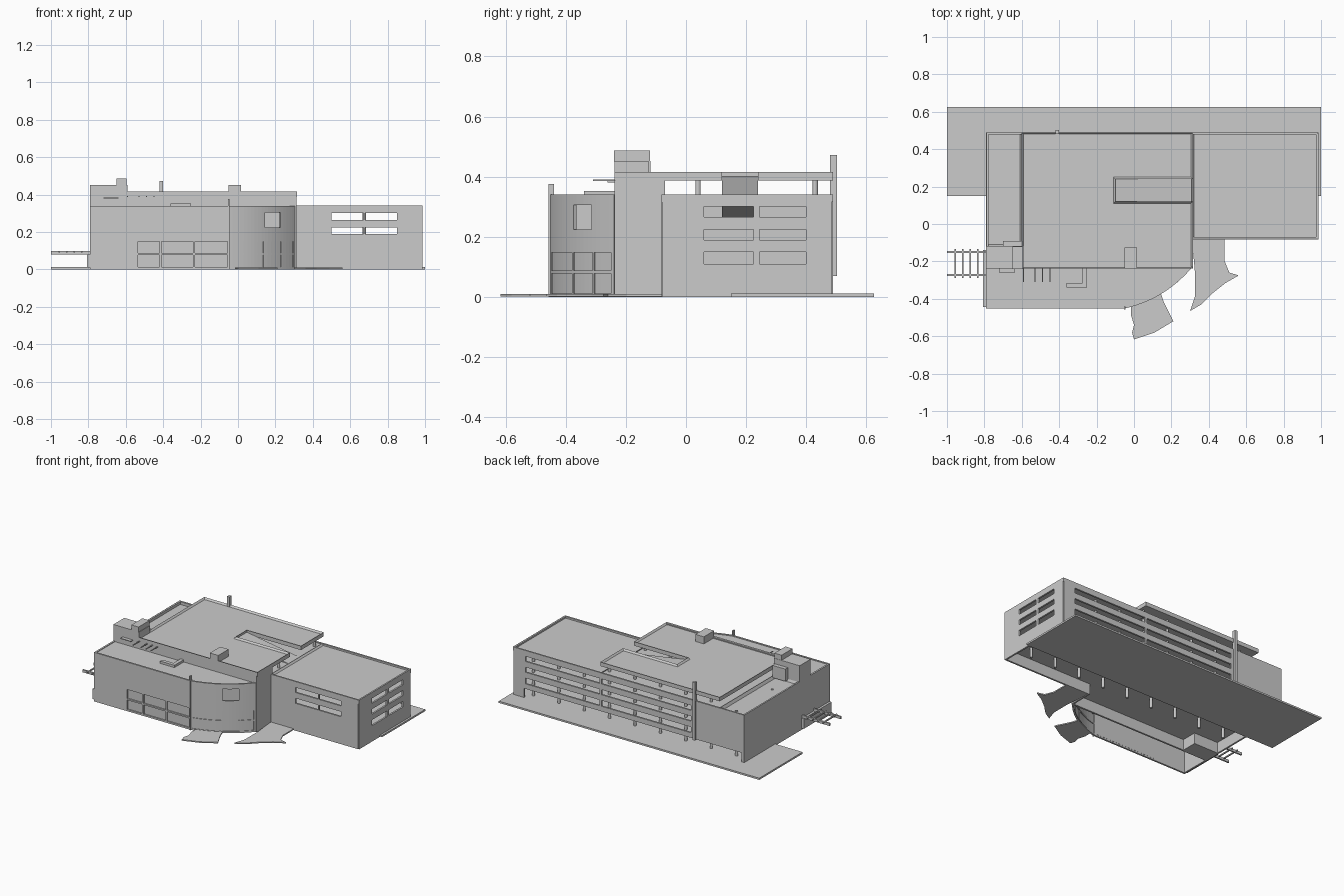
import bpy, bmesh, math
from mathutils import Vector

if "Cube" in bpy.data.objects:
    bpy.data.objects.remove(bpy.data.objects["Cube"])


def finish(name, bm):
    bmesh.ops.recalc_face_normals(bm, faces=bm.faces)
    me = bpy.data.meshes.new(name)
    bm.to_mesh(me)
    bm.free()
    ob = bpy.data.objects.new(name, me)
    bpy.context.collection.objects.link(ob)
    return ob


def boxes(name, specs):
    """One object made of boxes (x0, x1, y0, y1, z0, z1)."""
    bm = bmesh.new()
    for x0, x1, y0, y1, z0, z1 in specs:
        vs = bmesh.ops.create_cube(bm, size=1)["verts"]
        for v in vs:
            v.co = Vector(((x0 + x1) / 2 + v.co.x * (x1 - x0),
                           (y0 + y1) / 2 + v.co.y * (y1 - y0),
                           (z0 + z1) / 2 + v.co.z * (z1 - z0)))
    return finish(name, bm)


def prism(name, pts, z0, z1, rim=0.0):
    """Extruded outline; rim sinks the top face behind a thin parapet."""
    bm = bmesh.new()
    f = bm.faces.new([bm.verts.new((x, y, z0)) for x, y in pts])
    ext = bmesh.ops.extrude_face_region(bm, geom=[f])["geom"]
    top = [g for g in ext if isinstance(g, bmesh.types.BMFace)]
    for v in [g for g in ext if isinstance(g, bmesh.types.BMVert)]:
        v.co.z = z1
    bmesh.ops.recalc_face_normals(bm, faces=bm.faces)
    if rim:
        bmesh.ops.inset_region(bm, faces=top, thickness=0.01, use_even_offset=True)
        for v in top[0].verts:
            v.co.z -= rim
    return finish(name, bm)


def wall(name, path, u0, u1, z0, z1, holes=(), steps=1, thick=0.012):
    """Wall along path(u), with rectangular openings (u0, u1, z0, z1)."""
    us = {round(u0 + (u1 - u0) * i / steps, 4) for i in range(steps + 1)}
    zs = {z0, z1}
    for a, b, c, d in holes:
        us |= {a, b}
        zs |= {c, d}
    us, zs = sorted(us), sorted(zs)
    bm = bmesh.new()
    grid = [[bm.verts.new((*path(u), z)) for z in zs] for u in us]
    for i in range(len(us) - 1):
        for j in range(len(zs) - 1):
            u, z = (us[i] + us[i + 1]) / 2, (zs[j] + zs[j + 1]) / 2
            if not any(a < u < b and c < z < d for a, b, c, d in holes):
                bm.faces.new((grid[i][j], grid[i + 1][j], grid[i + 1][j + 1], grid[i][j + 1]))
    bmesh.ops.delete(bm, geom=[v for v in bm.verts if not v.link_faces], context='VERTS')
    ob = finish(name, bm)
    m = ob.modifiers.new("thickness", 'SOLIDIFY')
    m.thickness, m.offset = thick, 0
    return ob


def along_x(y):
    return lambda u: (u, y)


def along_y(x):
    return lambda u: (x, u)


ROWS = [(.11, .15), (.19, .225), (.265, .30)]

# Paved slab behind and below the building
boxes("ground_slab", [(-1, 1, .15, .625, 0, .012)])

# Outer walls with strip windows
wall("back_wall", along_x(.484), -.79, .98, 0, .34,
     [(-.77, .9, 0, .075)] + [(a, b, c, d) for c, d in ROWS for a, b in ((-.38, .305), (.32, .89))])
wall("right_wall", along_y(.98), -.08, .484, 0, .34,
     [(a, b, c, d) for c, d in ROWS for a, b in ((.06, .225), (.245, .40))])
wall("right_wing_front", along_x(-.076), .31, .98, 0, .34,
     [(a, b, c, d) for c, d in ROWS[1:] for a, b in ((.5, .67), (.68, .85))])
wall("left_wall", along_y(-.784), -.45, .484, 0, .34)
wall("main_front_wall", along_x(-.232), -.60, .31, 0, .41)
wall("main_side_wall", along_y(.306), -.235, -.07, 0, .40)

# Floors and decks
floors = []
for z in (.075, .162, .238):
    floors += [(-.78, .305, -.226, .478, z, z + .012), (.305, .975, -.07, .478, z, z + .012)]
boxes("floor_slabs", floors)
boxes("main_deck", [(-.6, .31, -.226, .478, .322, .335)])
prism("terrace_deck", [(-.79, -.12), (-.6, -.12), (-.6, .49), (-.79, .49)], .31, .341, .02)
prism("right_wing_roof", [(.31, -.082), (.986, -.082), (.986, .49), (.31, .49)], .315, .341, .012)

# Upper roof with a slot for the ramp
prism("upper_roof", [(-.602, -.238), (.315, -.238), (.315, .12), (-.1, .12), (-.1, .24),
                     (.315, .24), (.315, .49), (-.602, .49)], .387, .415, .012)

# Switchback ramp inside the slot
bm = bmesh.new()
for (xa, za), (xb, zb) in (((-.1, .40), (.31, .335)), ((.31, .33), (-.1, .25))):
    vs = [bm.verts.new((x, y, z)) for x, z in ((xa, za), (xb, zb)) for y in (.12, .24)]
    bm.faces.new((vs[0], vs[1], vs[3], vs[2]))
ramp = finish("ramp", bm)
ramp.modifiers.new("thickness", 'SOLIDIFY').thickness = .008

# Round columns
bm = bmesh.new()
for i in range(9):
    x = .87 - .195 * i
    top = .39 if -.6 < x < .31 else .325
    for y in (.04, .43):
        vs = bmesh.ops.create_cone(bm, cap_ends=True, segments=12, radius1=.009,
                                   radius2=.009, depth=top - .005)["verts"]
        bmesh.ops.translate(bm, verts=vs, vec=(x, y, .005 + (top - .005) / 2))
finish("columns", bm)

# Front wing: straight glazed wall running into a curved one
WINDOWS = [(a, b, c, d) for a, b in ((-.535, -.42), (-.41, -.24), (-.23, -.055))
           for c, d in ((.012, .077), (.087, .15))]
wall("front_wall", along_x(-.445), -.79, -.05, 0, .34, WINDOWS)
boxes("front_glass", [(-.54, -.05, -.442, -.438, .01, .152)])


def curve(u):
    # quadratic arc from the front wall to the main block
    a, b, c = Vector((-.05, -.445)), Vector((.155, -.40)), Vector((.30, -.235))
    p = a * (1 - u) ** 2 + b * 2 * u * (1 - u) + c * u * u
    return p.x, p.y


wall("curved_wall", curve, 0, 1, .15, .34, [(.5, .75, .225, .305)], 20)
wall("curved_glass", curve, 0, 1, .005, .15, (), 20, .004)
wall("curved_mullions", curve, 0, 1, 0, .152,
     [(a, b, c, d) for a, b in ((.03, .48), (.5, .76), (.78, .97)) for c, d in ((.012, .077), (.087, .148))], 20)
prism("front_wing_roof", [(-.79, -.232), (-.79, -.45)] + [curve(i / 20) for i in range(21)], .32, .336)
boxes("corner_post", [(-.054, -.046, -.458, -.44, 0, .375)])

# Rooftop volumes, grille fins and tall post
boxes("roof_tower", [(-.79, -.592, -.238, -.118, .0, .452), (-.65, -.595, -.24, -.12, .45, .487)])
boxes("tower_annex", [(-.70, -.60, -.125, -.09, .33, .415)])
boxes("chimney", [(-.05, .015, -.238, -.125, .40, .452)])
boxes("roof_hatch", [(-.36, -.25, -.34, -.315, .33, .352), (-.275, -.25, -.315, -.235, .33, .352)])
boxes("grille_fins", [(x - .003, x + .003, -.31, -.23, .386, .391) for x in (-.59, -.53, -.49, -.45)])
boxes("tower_canopy", [(-.72, -.64, -.262, -.23, .38, .385)])
boxes("tall_post", [(-.42, -.40, .48, .502, .07, .472)])

# Pergola and sill on the left end
boxes("pergola", [(-1, -.78, y, y + .01, .08, .098) for y in (-.155, -.278)]
      + [(x, x + .008, -.29, -.135, .09, .098) for x in (-.96, -.92, -.88, -.84)])
boxes("left_sill", [(-.806, -.785, -.445, -.14, .01, .08)])

# Entrance paths
prism("front_path", [(-.015, -.43), (.06, -.41), (.14, -.36), (.16, -.42), (.21, -.52),
                     (.11, -.58), (0, -.617), (-.01, -.58), (0, -.54), (-.015, -.49)], .002, .010)
prism("side_path", [(.31, -.08), (.485, -.08), (.485, -.2), (.51, -.26), (.56, -.275), (.49, -.315),
                    (.42, -.37), (.36, -.43), (.30, -.465), (.325, -.39), (.325, -.25)], .002, .010)
